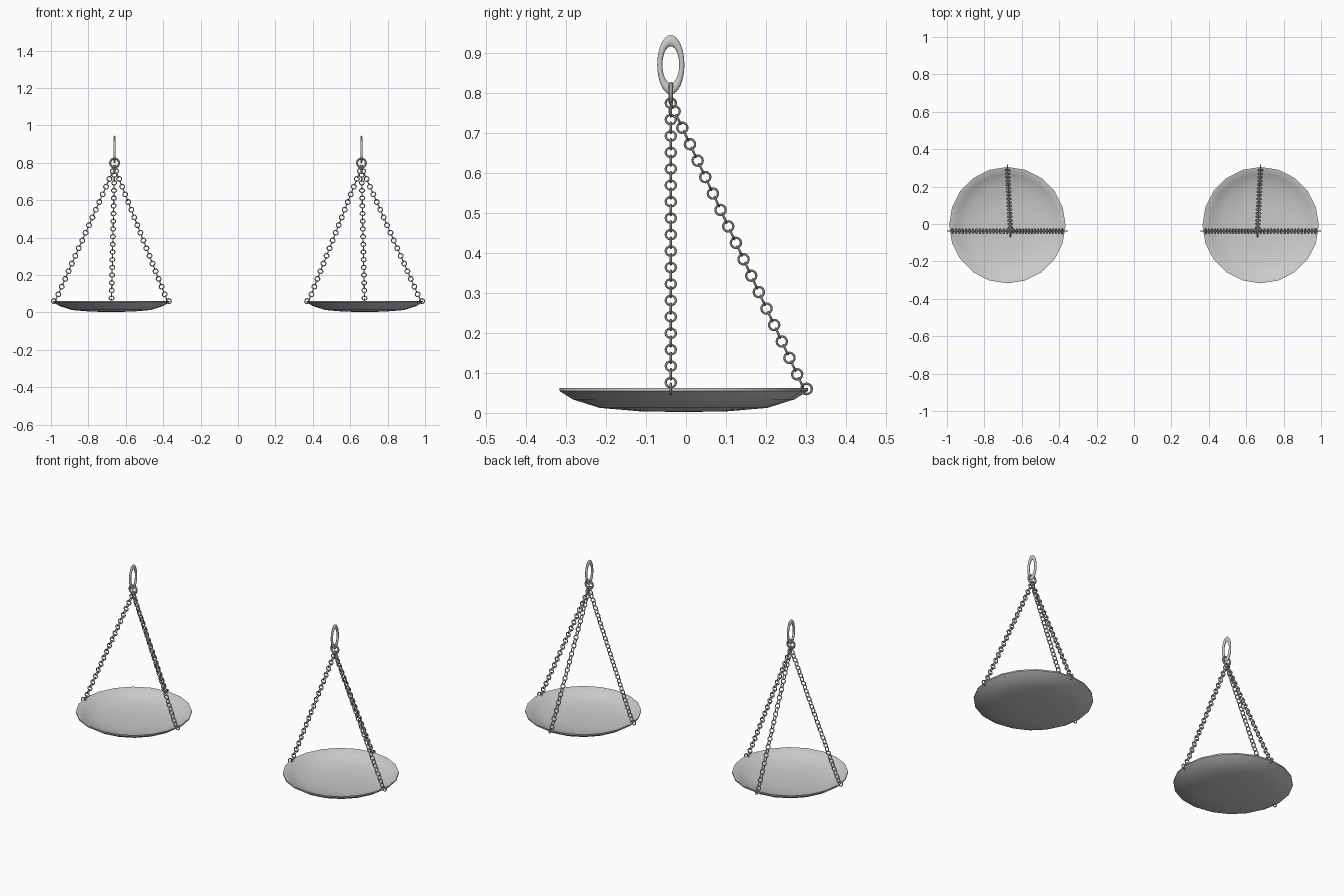
import bpy, bmesh, math
from mathutils import Vector, Matrix

if "Cube" in bpy.data.objects:
    bpy.data.objects.remove(bpy.data.objects["Cube"])

PAN = Vector((0.677, -0.006, 0))     # centre of the right pan
APEX = Vector((0.66, -0.038, 0.775)) # where the three chains meet


def add_torus(bm, centre, normal, major, minor, along=Vector((0, 0, 1)), stretch=1.0, seg=16, sides=8):
    """Ring around 'normal', optionally stretched in the 'along' direction."""
    n = normal.normalized()
    u = (along - n * along.dot(n)).normalized()
    v = n.cross(u)
    grid = []
    for i in range(seg):
        a = 2 * math.pi * i / seg
        row = []
        for j in range(sides):
            b = 2 * math.pi * j / sides
            r = major + minor * math.cos(b)
            p = u * (r * math.cos(a) * stretch) + v * (r * math.sin(a)) + n * (minor * math.sin(b))
            row.append(bm.verts.new(centre + p))
        grid.append(row)
    for i in range(seg):
        for j in range(sides):
            k, l = (i + 1) % seg, (j + 1) % sides
            bm.faces.new((grid[i][j], grid[k][j], grid[k][l], grid[i][l]))


def finish(name, bm, mirrored):
    if mirrored:
        bmesh.ops.transform(bm, matrix=Matrix.Scale(-1, 4, (1, 0, 0)), verts=bm.verts)
    bmesh.ops.recalc_face_normals(bm, faces=bm.faces)
    me = bpy.data.meshes.new(name)
    bm.to_mesh(me)
    bm.free()
    ob = bpy.data.objects.new(name, me)
    bpy.context.collection.objects.link(ob)
    bpy.ops.object.select_all(action='DESELECT')
    ob.select_set(True)
    bpy.context.view_layer.objects.active = ob
    bpy.ops.object.shade_smooth_by_angle(angle=math.radians(40))


def pan(name, mirrored):
    # shallow dish: outside profile, rim, then inside profile
    profile = [(0, 0.002), (0.11, 0.004), (0.21, 0.0125), (0.278, 0.034), (0.311, 0.055),
               (0.311, 0.062), (0.304, 0.062), (0.274, 0.042), (0.208, 0.02), (0.11, 0.011), (0, 0.009)]
    bm = bmesh.new()
    vs = [bm.verts.new(PAN + Vector((0, r, z))) for r, z in profile]
    es = [bm.edges.new(p) for p in zip(vs, vs[1:])]
    bmesh.ops.spin(bm, geom=vs + es, cent=PAN, axis=(0, 0, 1), angle=2 * math.pi, steps=20)
    bmesh.ops.remove_doubles(bm, verts=bm.verts, dist=0.0005)
    finish(name, bm, mirrored)


def chain(name, rim, normal, phase, mirrored):
    bm = bmesh.new()
    # ring through the pan rim
    add_torus(bm, rim, normal, 0.0132, 0.003)
    # links alternate by a quarter turn
    inward = Vector((APEX.x - rim.x, APEX.y - rim.y, 0)).normalized()
    end = rim + inward * 0.014 + Vector((0, 0, 0.016))
    d = (end - APEX).normalized()
    count = 35
    for i in range(count):
        n = normal if (i + phase) % 2 else d.cross(normal)
        add_torus(bm, APEX.lerp(end, i / (count - 1)), n, 0.0128, 0.0029, along=d)
    finish(name, bm, mirrored)


for side, mirrored in (("right", False), ("left", True)):
    pan(side + "_pan", mirrored)
    X, Y = Vector((1, 0, 0)), Vector((0, 1, 0))
    # three chains: outer, inner, back
    chain(side + "_outer_chain", Vector((PAN.x + 0.307, -0.038, 0.06)), Y, 0, mirrored)
    chain(side + "_inner_chain", Vector((PAN.x - 0.307, -0.038, 0.06)), Y, 0, mirrored)
    chain(side + "_back_chain", Vector((PAN.x, 0.3015, 0.06)), X, 0, mirrored)
    # small joining ring and tall hanging ring
    bm = bmesh.new()
    add_torus(bm, Vector((APEX.x, APEX.y, 0.799)), Y, 0.0235, 0.0055, seg=24)
    finish(side + "_joining_ring", bm, mirrored)
    bm = bmesh.new()
    add_torus(bm, Vector((APEX.x, APEX.y, 0.871)), X, 0.0275, 0.0065, stretch=2.18, seg=32, sides=10)
    finish(side + "_hanging_ring", bm, mirrored)
